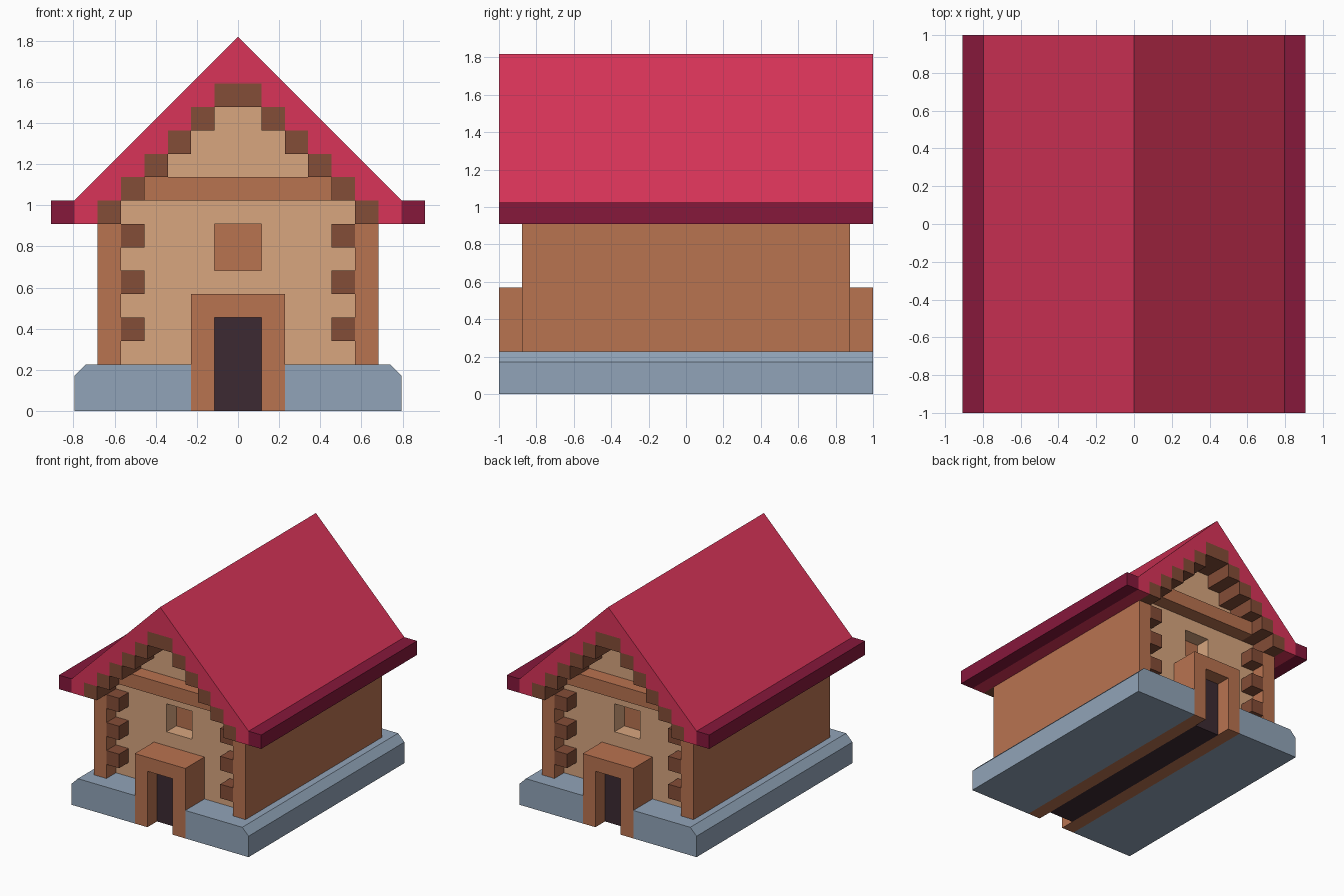
import bpy, bmesh

if "Cube" in bpy.data.objects:
    bpy.data.objects.remove(bpy.data.objects["Cube"])

U = 1 / 8.8            # building module seen on the grid
Y_END, Y_POST, Y_WALL, Y_GLASS = 1.0, 0.877, 0.755, 0.63


def material(name, hex_code):
    srgb = [int(hex_code[i:i + 2], 16) / 255 for i in (0, 2, 4)]
    lin = [c / 12.92 if c <= 0.04045 else ((c + 0.055) / 1.055) ** 2.4 for c in srgb]
    m = bpy.data.materials.new(name)
    m.diffuse_color = (*lin, 1)
    m.use_nodes = True
    m.node_tree.nodes["Principled BSDF"].inputs["Base Color"].default_value = m.diffuse_color
    return m


RED = material("roof_red", "D93459")
TRIM = material("trim_red", "86183B")
TAN = material("plaster", "D8A67F")
WOOD = material("wood", "B97350")
DARK = material("dark_wood", "844D37")
BLACK = material("door_dark", "3C2A32")
STONE = material("stone", "91A4B8")


def extrude(name, profile, y0, y1, mat):
    """Extrude an x-z profile (in modules) from y0 to y1."""
    bm = bmesh.new()
    face = bm.faces.new([bm.verts.new((x * U, y0, z * U)) for x, z in profile])
    res = bmesh.ops.extrude_face_region(bm, geom=[face])
    verts = [v for v in res["geom"] if isinstance(v, bmesh.types.BMVert)]
    bmesh.ops.translate(bm, verts=verts, vec=(0, y1 - y0, 0))
    bmesh.ops.recalc_face_normals(bm, faces=bm.faces)
    me = bpy.data.meshes.new(name)
    bm.to_mesh(me)
    bm.free()
    ob = bpy.data.objects.new(name, me)
    if mat:
        me.materials.append(mat)
    bpy.context.collection.objects.link(ob)
    return ob


def box(name, x0, x1, z0, z1, y0, y1, mat):
    return extrude(name, [(x0, z0), (x1, z0), (x1, z1), (x0, z1)], y0, y1, mat)


def symmetric(half):
    """Close a right-hand half profile with its mirror image."""
    return half + [(-x, z) for x, z in reversed(half) if x != 0]


# Steps of the gable: inner corners going up
steps = [p for i in range(5) for p in ((5 - i, 9 + i), (5 - i, 10 + i))]

# Roof with a stepped underside
roof = [(0, 16), (7, 9), (7, 8), (6, 8), (6, 9)] + steps
extrude("roof", symmetric(roof), -Y_END, Y_END, RED)

# Plastered wall following the steps, with a window opening
wall_half = [(5, 2), (5, 9)] + [p for i in range(4) for p in ((4 - i, 9 + i), (4 - i, 10 + i))]
wall = extrude("wall", symmetric(wall_half), -Y_WALL, Y_WALL, TAN)
cutter = box("window_cutter", -1, 1, 6, 8, -1.2, 1.2, TAN)
cutter.hide_render = True
cutter.hide_viewport = True
cut = wall.modifiers.new("window", "BOOLEAN")
cut.operation = "DIFFERENCE"
cut.solver = "EXACT"
cut.object = cutter
box("window_panel", -1, 1, 6, 8, -Y_GLASS, Y_GLASS, WOOD)

# Parts on both sides
for s, side in ((1, "right"), (-1, "left")):
    box(f"eave_trim_{side}", 7 * s, 8 * s, 8, 9, -Y_END, Y_END, TRIM)
    box(f"side_wall_{side}", 5 * s, 6 * s, 2, 8, -Y_POST, Y_POST, WOOD)
    extrude(f"foundation_{side}",
            [(x * s, z) for x, z in ((2, 0), (7, 0), (7, 1.5), (6.5, 2), (2, 2))],
            -Y_END, Y_END, STONE)
    # stepped rafters under the roof
    for i in range(5):
        box(f"rafter_{side}_{i + 1}", (5 - i) * s, (6 - i) * s, 8 + i, 9 + i,
            -Y_END, Y_END, DARK)
    # protruding log ends on front and back
    for i, z in enumerate((3, 5, 7)):
        for e, end in ((-1, "front"), (1, "back")):
            box(f"log_end_{end}_{side}_{i + 1}", 4 * s, 5 * s, z, z + 1,
                e * Y_POST, e * (Y_WALL - 0.02), DARK)
box("ridge_beam", -1, 1, 13, 14, -Y_END, Y_END, DARK)

# Gable cross beams
for e, end in ((-1, "front"), (1, "back")):
    box(f"gable_beam_{end}", -4, 4, 9, 10, e * Y_POST, e * (Y_WALL - 0.02), WOOD)

# Door surround running through the house, with recessed dark doors
extrude("door_frame", symmetric([(1, 4), (1, 0), (2, 0), (2, 5)]), -Y_END, Y_END, WOOD)
box("door", -1, 1, 0, 4, -Y_POST, Y_POST, BLACK)
